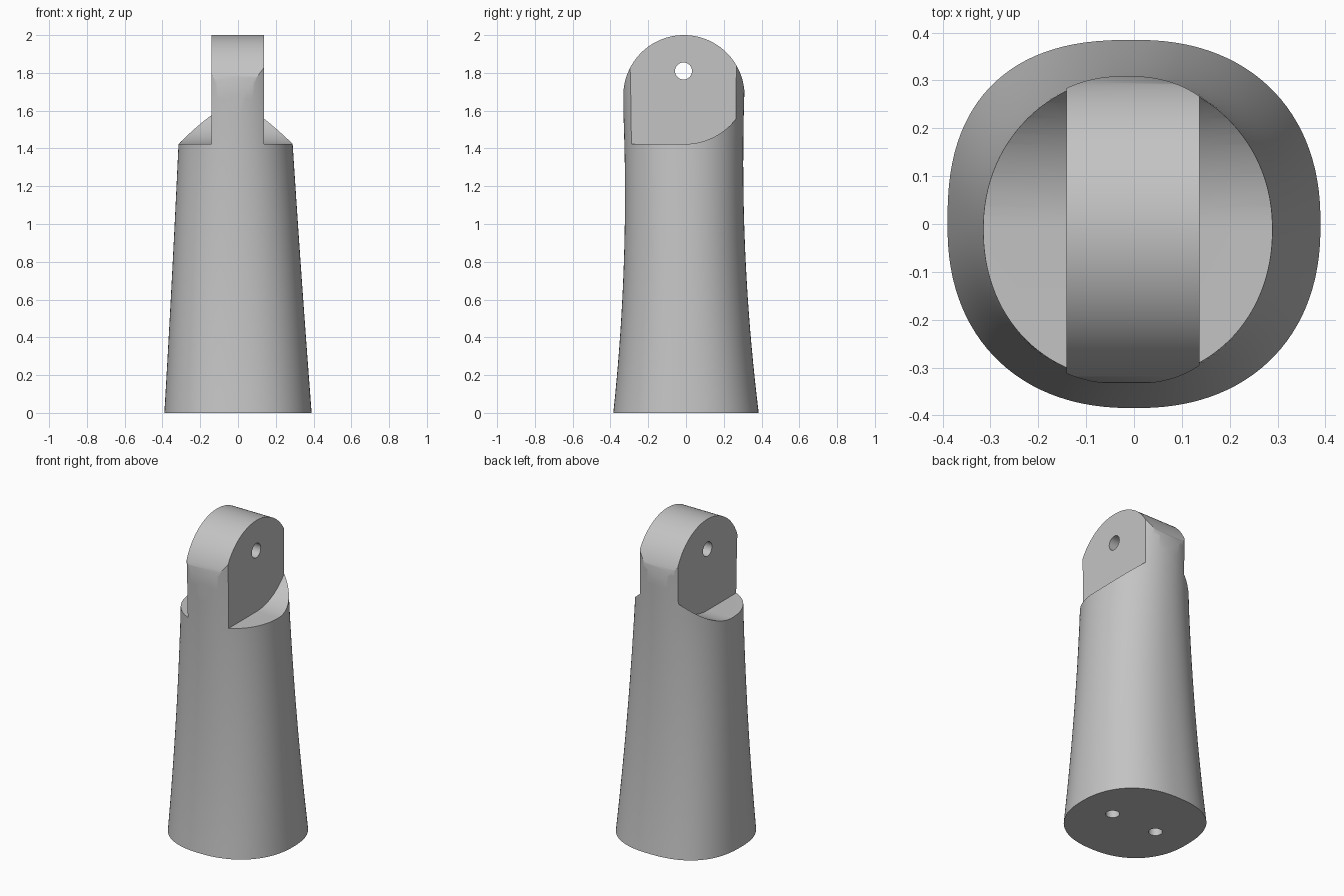
import bpy, bmesh, math
from mathutils import Vector

default = bpy.data.objects.get("Cube")
if default:
    bpy.data.objects.remove(default, do_unlink=True)

# Single plain grey
grey = bpy.data.materials.new("plain grey")
grey.use_nodes = True
colour = (0.55, 0.55, 0.55, 1)
grey.diffuse_color = colour
grey.node_tree.nodes["Principled BSDF"].inputs["Base Color"].default_value = colour


def to_object(name, bm):
    bmesh.ops.recalc_face_normals(bm, faces=bm.faces)
    mesh = bpy.data.meshes.new(name)
    bm.to_mesh(mesh)
    bm.free()
    mesh.materials.append(grey)
    obj = bpy.data.objects.new(name, mesh)
    bpy.context.collection.objects.link(obj)
    return obj


def prism(name, points, shift):
    """Close a planar loop of points and extrude it along a vector."""
    bm = bmesh.new()
    face = bm.faces.new([bm.verts.new(p) for p in points])
    new = bmesh.ops.extrude_face_region(bm, geom=[face])["geom"]
    verts = [v for v in new if isinstance(v, bmesh.types.BMVert)]
    bmesh.ops.translate(bm, verts=verts, vec=Vector(shift))
    return to_object(name, bm)


def combine(target, tool, operation):
    mod = target.modifiers.new("cut", 'BOOLEAN')
    mod.operation, mod.solver, mod.object = operation, 'EXACT', tool
    tool.hide_render = True
    bpy.context.view_layer.objects.active = target
    bpy.ops.object.modifier_apply(modifier=mod.name)
    bpy.data.objects.remove(tool, do_unlink=True)


def ring(z, segments=112):
    """Rounded oval cross-section of the tapering body at height z."""
    half_x = 0.39 - 0.068 * z + 0.0045 * z * z
    half_y = 0.385 - 0.115 * z + 0.0462 * z * z
    fade = max(0, 1 - z / 1.42)
    points = []
    for i in range(segments):
        a = math.tau * (i + 0.5) / segments
        c, s = math.cos(a), math.sin(a)
        # The back right corner is a little fuller at the base
        n = 2.1 + fade * (0.4 if c < 0 < s else 0.15)
        x = math.copysign(abs(c) ** (2 / n), c) * half_x
        y = math.copysign(abs(s) ** (2 / n), s) * half_y
        points.append((x - 0.009 * z, y - 0.008 * z, z))
    return points


# Lofted body
bm = bmesh.new()
rows = 24
loops = [[bm.verts.new(p) for p in ring(2.1 * r / rows)] for r in range(rows + 1)]
for low, high in zip(loops, loops[1:]):
    for i in range(len(low)):
        j = (i + 1) % len(low)
        bm.faces.new((low[i], low[j], high[j], high[i]))
bm.faces.new(loops[0])
bm.faces.new(loops[-1])
body = to_object("tapered_leg_with_lug", bm)

# Round the top of the lug
mid_y, radius = -0.011, 0.321
arch = [(-1, -0.7, -0.5), (-1, 0.7, -0.5), (-1, 0.7, 1.2), (-1, mid_y + radius, 1.3)]
for i in range(65):
    a = math.pi * i / 64
    arch.append((-1, mid_y + radius * math.cos(a), 2 - radius + radius * math.sin(a)))
arch += [(-1, mid_y - radius, 1.3), (-1, -0.7, 1.2)]
combine(body, prism("arch_tool", arch, (2, 0, 0)), 'INTERSECT')

# Shoulders: flat at the front, sweeping up at the back
floor, sweep = 1.423, 0.35
for start, reach in ((0.137, 0.6), (-0.141, -0.6)):
    profile = [(start, 0.34, 2.3), (start, -0.6, 2.3), (start, -0.6, floor)]
    for i in range(25):
        a = math.pi / 2 * i / 24
        profile.append((start, -0.01 + sweep * math.sin(a),
                        floor + sweep * (1 - math.cos(a))))
    combine(body, prism("shoulder_tool", profile, (reach, 0, 0)), 'DIFFERENCE')


def circle(centre, u, v, r, n=32):
    return [Vector(centre) + r * (math.cos(math.tau * i / n) * Vector(u)
            + math.sin(math.tau * i / n) * Vector(v)) for i in range(n)]


# Pin hole through the lug
pin = circle((-1, -0.013, 1.81), (0, 1, 0), (0, 0, 1), 0.045)
combine(body, prism("pin_tool", pin, (2, 0, 0)), 'DIFFERENCE')

# Two dowel holes in the base
for x in (-0.16, 0.16):
    dowel = circle((x, 0, -0.1), (1, 0, 0), (0, 1, 0), 0.04)
    combine(body, prism("dowel_tool", dowel, (0, 0, 0.35)), 'DIFFERENCE')

# Smooth sides, crisp cuts
bpy.ops.object.select_all(action='DESELECT')
body.select_set(True)
bpy.context.view_layer.objects.active = body
bpy.ops.object.shade_smooth_by_angle(angle=math.radians(30))
